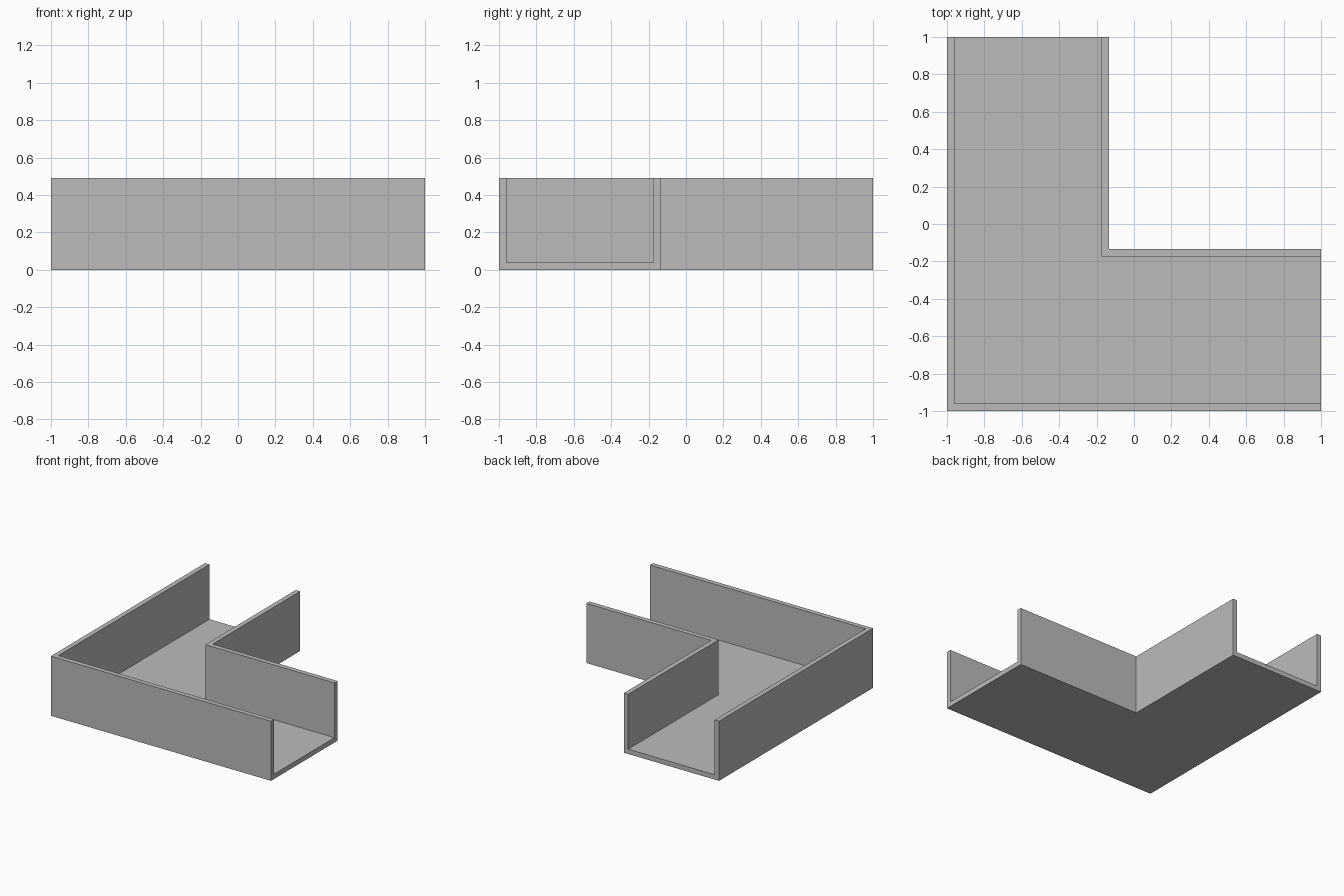
import bpy
import bmesh

cube = bpy.data.objects.get("Cube")
if cube:
    bpy.data.objects.remove(cube, do_unlink=True)

WIDTH, HEIGHT, WALL = 0.865, 0.49, 0.04

# Plain grey material
grey = bpy.data.materials.new("plain_grey")
grey.use_nodes = True
colour = (0.5, 0.5, 0.5, 1)
grey.diffuse_color = colour
grey.node_tree.nodes["Principled BSDF"].inputs["Base Color"].default_value = colour

# U-shaped channel section: (offset from the outer side, height)
section = [(0, 0), (WIDTH, 0), (WIDTH, HEIGHT), (WIDTH - WALL, HEIGHT),
           (WIDTH - WALL, WALL), (WALL, WALL), (WALL, HEIGHT), (0, HEIGHT)]

# Sweep the section from the back end, round the mitred corner, to the left end
bm = bmesh.new()
stations = [
    [bm.verts.new((o - 1, 1, z)) for o, z in section],
    [bm.verts.new((o - 1, o - 1, z)) for o, z in section],
    [bm.verts.new((1, o - 1, z)) for o, z in section],
]
for ring, following in zip(stations, stations[1:]):
    for i in range(len(section)):
        j = (i + 1) % len(section)
        bm.faces.new((ring[i], ring[j], following[j], following[i]))

# Close the cut ends of the channel
bm.faces.new(stations[0])
bm.faces.new(reversed(stations[-1]))

# Merge the mitred halves of the floor, underside and rims into flat faces
bmesh.ops.recalc_face_normals(bm, faces=bm.faces)
bmesh.ops.dissolve_limit(bm, angle_limit=0.01, verts=bm.verts, edges=bm.edges)

mesh = bpy.data.meshes.new("corner_channel")
bm.to_mesh(mesh)
bm.free()
mesh.materials.append(grey)
channel = bpy.data.objects.new("corner_channel", mesh)
bpy.context.collection.objects.link(channel)
